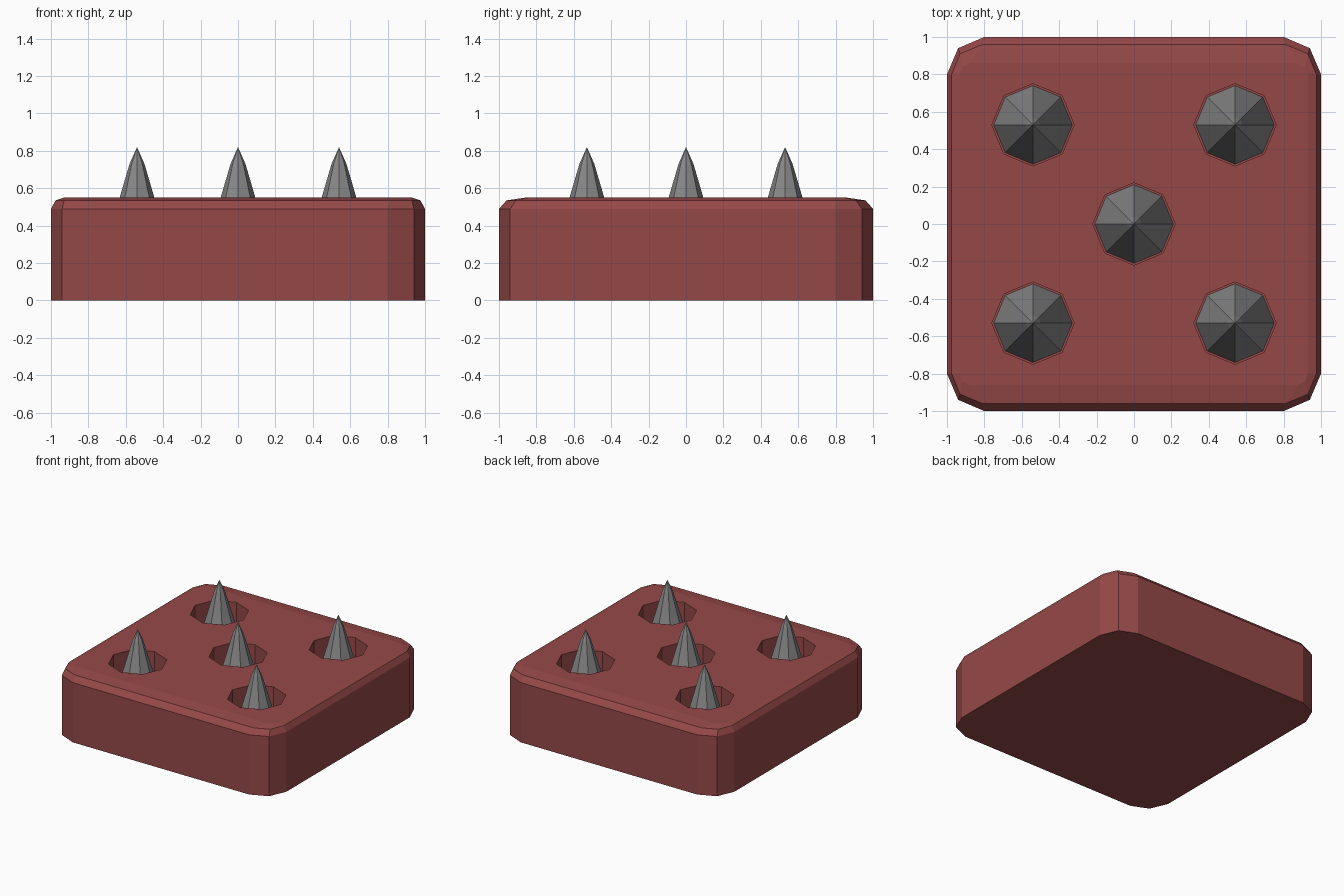
import bpy, bmesh, math

if "Cube" in bpy.data.objects:
    bpy.data.objects.remove(bpy.data.objects["Cube"])

FLOOR = 0.15
SPOTS = [(0, 0)] + [(x, y) for x in (-0.54, 0.54) for y in (-0.53, 0.53)]


def material(name, color):
    m = bpy.data.materials.new(name)
    m.diffuse_color = (*color, 1)
    m.use_nodes = True
    m.node_tree.nodes["Principled BSDF"].inputs["Base Color"].default_value = m.diffuse_color
    return m


def loft(name, rings, mat=None, tip=None):
    """Skin a stack of equal-length rings, closed at both ends."""
    bm = bmesh.new()
    loops = [[bm.verts.new(p) for p in r] for r in rings]
    n = len(loops[0])
    for a, b in zip(loops, loops[1:]):
        for i in range(n):
            j = (i + 1) % n
            bm.faces.new((a[i], a[j], b[j], b[i]))
    bm.faces.new(loops[0][::-1])
    if tip:
        t = bm.verts.new(tip)
        for i in range(n):
            bm.faces.new((loops[-1][i], loops[-1][(i + 1) % n], t))
    else:
        bm.faces.new(loops[-1])
    bmesh.ops.recalc_face_normals(bm, faces=bm.faces)
    me = bpy.data.meshes.new(name)
    bm.to_mesh(me)
    bm.free()
    ob = bpy.data.objects.new(name, me)
    bpy.context.collection.objects.link(ob)
    if mat:
        me.materials.append(mat)
    return ob


def octagon(x, y, r, z):
    return [(x + r * math.cos(i * math.pi / 4), y + r * math.sin(i * math.pi / 4), z)
            for i in range(8)]


def block_ring(corner, z):
    """Mirror a three-point corner into all four quadrants."""
    pts = []
    for sx, sy in ((1, 1), (-1, 1), (-1, -1), (1, -1)):
        c = [(sx * x, sy * y, z) for x, y in corner]
        pts += c if sx * sy > 0 else c[::-1]
    return pts


red = material("dull_red", (0.3, 0.066, 0.064))
steel = material("dark_steel", (0.245, 0.245, 0.245))

# Block with clipped corners and a bevelled top edge
side = [(1, 0.8), (0.94, 0.94), (0.8, 1)]
base = loft("base_block", [
    block_ring(side, 0),
    block_ring(side, 0.49),
    block_ring([(0.975, 0.8), (0.93, 0.91), (0.81, 0.96)], 0.535),
    block_ring([(0.93, 0.8), (0.915, 0.84), (0.88, 0.86)], 0.55)], red)

# Octagonal sockets cut into the top, each with a spike
for k, (x, y) in enumerate(SPOTS, 1):
    cutter = loft(f"socket_cutter_{k}", [octagon(x, y, 0.22, FLOOR), octagon(x, y, 0.22, 0.7)])
    cutter.hide_render = True
    cutter.hide_set(True)
    mod = base.modifiers.new(f"socket_{k}", 'BOOLEAN')
    mod.operation = 'DIFFERENCE'
    mod.solver = 'EXACT'
    mod.object = cutter
    loft(f"spike_{k}", [octagon(x, y, 0.21, FLOOR), octagon(x, y, 0.04, 0.73)],
         steel, (x, y, 0.82))
